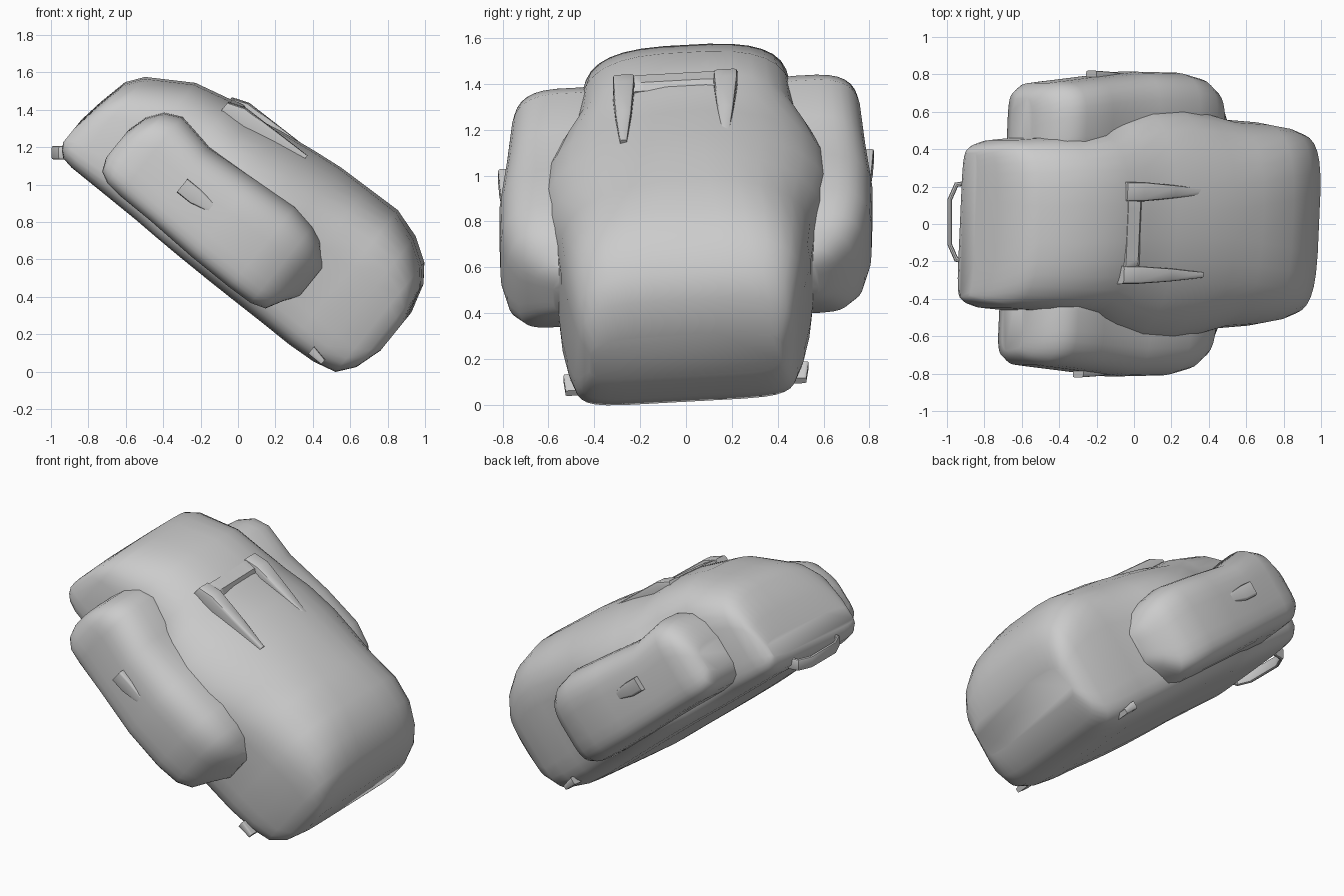
import bpy, bmesh, math
from mathutils import Vector

if "Cube" in bpy.data.objects:
    bpy.data.objects.remove(bpy.data.objects["Cube"], do_unlink=True)

grey = bpy.data.materials.new("plain_grey")
grey.use_nodes = True
grey.diffuse_color = (0.6, 0.6, 0.6, 1)
grey.node_tree.nodes["Principled BSDF"].inputs["Base Color"].default_value = (0.6, 0.6, 0.6, 1)

# Local frame of the leaning bag: s runs up the back panel, v points out of its front
ORIGIN = Vector((0.43, 0, 0.02))
UP = Vector((-0.777, 0, 0.629))
OUT = Vector((0.629, 0, 0.777))
ROLL = 0.07


def place(s, v, y):
    return ORIGIN + UP * s + OUT * (v + ROLL * y) + Vector((0, y, 0))


def finish(obj, angle):
    obj.data.materials.append(grey)
    bpy.ops.object.select_all(action='DESELECT')
    obj.select_set(True)
    bpy.context.view_layer.objects.active = obj
    bpy.ops.object.shade_smooth_by_angle(angle=math.radians(angle))


def power(c, n):
    return math.copysign(abs(c) ** (2 / n), c)


def loft(name, sections, back=7, count=32, angle=50):
    """Skin rounded sections (s, v0, v1, y0, y1, front squareness)."""
    bm = bmesh.new()
    rings = []
    for s, v0, v1, y0, y1, front in sections:
        ring = []
        for i in range(count):
            a = 2 * math.pi * (i + 0.5) / count
            n = front if math.sin(a) > 0 else back
            y = (y0 + y1) / 2 + power(math.cos(a), n) * (y1 - y0) / 2
            v = (v0 + v1) / 2 + power(math.sin(a), n) * (v1 - v0) / 2
            ring.append(bm.verts.new(place(s, v, y)))
        rings.append(ring)
    for a, b in zip(rings, rings[1:]):
        for i in range(count):
            j = (i + 1) % count
            bm.faces.new((a[i], a[j], b[j], b[i]))
    bm.faces.new(rings[0])
    bm.faces.new(rings[-1])
    bmesh.ops.recalc_face_normals(bm, faces=bm.faces)
    mesh = bpy.data.meshes.new(name)
    bm.to_mesh(mesh)
    bm.free()
    obj = bpy.data.objects.new(name, mesh)
    bpy.context.collection.objects.link(obj)
    finish(obj, angle)


# Main bag: square base, rounder middle flaring into the pockets, sloping lid
# s, back, front, half width, front squareness
body = [
    (-0.20, 0.30, 0.53, 0.42, 4), (-0.155, 0.15, 0.69, 0.465, 4),
    (-0.085, 0.06, 0.785, 0.49, 4), (0.04, 0.03, 0.865, 0.52, 3.8),
    (0.20, 0.02, 0.915, 0.545, 3.2), (0.40, 0.02, 0.91, 0.56, 2.7),
    (0.58, 0.02, 0.905, 0.61, 2.3), (0.75, 0.02, 0.885, 0.64, 2.2),
    (0.95, 0.02, 0.855, 0.63, 2.2), (1.12, 0.02, 0.82, 0.57, 2.4),
    (1.25, 0.02, 0.82, 0.49, 2.8), (1.47, 0.02, 0.765, 0.47, 3),
    (1.70, 0.02, 0.62, 0.45, 3), (1.765, 0.03, 0.53, 0.43, 3.2),
    (1.80, 0.06, 0.36, 0.41, 3.6), (1.82, 0.10, 0.22, 0.39, 3.6),
]
loft("main_bag", [(s, a, b, -w, w, n) for s, a, b, w, n in body])

# Side pockets: s, back, front, outer reach
pocket = [
    (0.32, 0.27, 0.49, 0.58), (0.37, 0.20, 0.52, 0.66),
    (0.42, 0.11, 0.57, 0.73), (0.50, 0.085, 0.605, 0.78),
    (0.64, 0.08, 0.63, 0.81), (0.90, 0.08, 0.61, 0.815),
    (1.20, 0.09, 0.585, 0.785), (1.41, 0.09, 0.62, 0.765),
    (1.50, 0.10, 0.575, 0.755), (1.56, 0.13, 0.49, 0.72),
    (1.59, 0.20, 0.38, 0.68),
]


def sided(side, a, b):
    return (a, b) if side > 0 else (-b, -a)


for side, word in ((1, "left"), (-1, "right")):
    loft(word + "_pocket",
         [(s, a, b, *sided(side, 0.28, w), 3) for s, a, b, w in pocket], back=5)
    # Pocket tab, tapering down the outer face
    loft(word + "_pocket_tab",
         [(0.92, 0.35, 0.38, *sided(side, 0.75, 0.80), 8),
          (1.09, 0.31, 0.40, *sided(side, 0.74, 0.815), 8),
          (1.18, 0.31, 0.40, *sided(side, 0.74, 0.82), 8)], back=8, count=12)
    # Strap stub at the base corner
    loft(word + "_base_stub",
         [(0.00, 0.06, 0.09, *sided(side, 0.44, 0.525), 8),
          (0.09, 0.06, 0.11, *sided(side, 0.44, 0.535), 8)], back=8, count=12)

# Lid straps: tapered, lying just above the front
for word, y0, y1 in (("left", 0.12, 0.225), ("right", -0.32, -0.225)):
    mid = (y0 + y1) / 2
    loft(word + "_lid_strap",
         [(0.76, 0.76, 0.865, mid - 0.015, mid + 0.015, 7),
          (0.97, 0.76, 0.86, mid - 0.035, mid + 0.035, 7),
          (1.18, 0.74, 0.855, y0, y1, 7),
          (1.27, 0.72, 0.82, y0, y1, 7)], count=12, angle=40)

# Lid edge between the straps
loft("lid_edge", [(1.16, 0.76, 0.81, -0.25, 0.15, 8), (1.19, 0.76, 0.835, -0.25, 0.15, 8),
                  (1.26, 0.74, 0.82, -0.25, 0.15, 8)], back=8, count=16)

# Carry handle on the top of the back panel
curve = bpy.data.curves.new("carry_handle", 'CURVE')
curve.dimensions = '2D'
curve.extrude = 0.025
curve.bevel_depth = 0.012
curve.bevel_resolution = 1
path = [(-0.89, -0.20), (-0.95, -0.19), (-0.985, -0.11),
        (-0.985, 0.13), (-0.95, 0.21), (-0.89, 0.22)]
spline = curve.splines.new('POLY')
spline.points.add(len(path) - 1)
for point, (x, y) in zip(spline.points, path):
    point.co = (x, y, 0, 1)
handle = bpy.data.objects.new("carry_handle", curve)
handle.location.z = 1.17
bpy.context.collection.objects.link(handle)
bpy.ops.object.select_all(action='DESELECT')
handle.select_set(True)
bpy.context.view_layer.objects.active = handle
bpy.ops.object.convert(target='MESH')
finish(bpy.context.object, 40)
